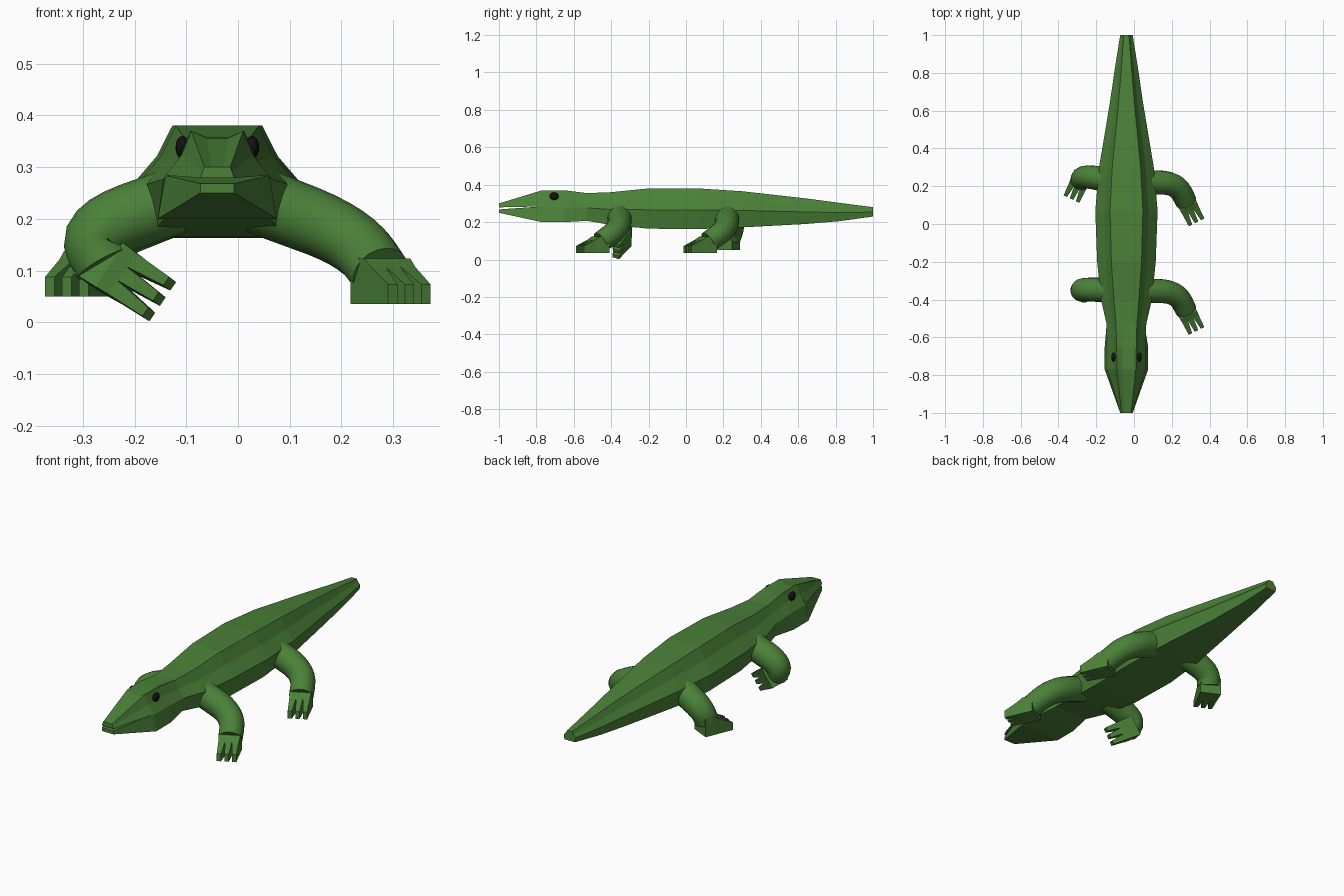
import bpy, bmesh, math
from mathutils import Vector

if "Cube" in bpy.data.objects:
    bpy.data.objects.remove(bpy.data.objects["Cube"])

CX = -0.04  # body axis


def material(name, color):
    m = bpy.data.materials.new(name)
    m.use_nodes = True
    m.diffuse_color = color
    m.node_tree.nodes["Principled BSDF"].inputs["Base Color"].default_value = color
    return m


GREEN = material("scale_green", (0.07, 0.22, 0.04, 1))
BLACK = material("eye_black", (0.006, 0.006, 0.006, 1))


def finish(bm, name, mat):
    bmesh.ops.recalc_face_normals(bm, faces=bm.faces)
    mesh = bpy.data.meshes.new(name)
    bm.to_mesh(mesh)
    bm.free()
    mesh.materials.append(mat)
    ob = bpy.data.objects.new(name, mesh)
    bpy.context.collection.objects.link(ob)
    return ob


def smooth(ob):
    bpy.ops.object.select_all(action="DESELECT")
    ob.select_set(True)
    bpy.context.view_layer.objects.active = ob
    bpy.ops.object.shade_smooth_by_angle(angle=math.radians(40))


def loft(bm, rings):
    """Skin equal-sized rings of points and cap both ends."""
    vs = [[bm.verts.new(p) for p in r] for r in rings]
    n = len(vs[0])
    for a, b in zip(vs, vs[1:]):
        for i in range(n):
            j = (i + 1) % n
            bm.faces.new((a[i], a[j], b[j], b[i]))
    bm.faces.new(vs[0])
    bm.faces.new(vs[-1])


def mirrored_ring(y, half):
    """Closed section from (half width, height) points on one side."""
    right = [Vector((CX + x, y, z)) for x, z in half]
    left = [Vector((CX - x, y, z)) for x, z in reversed(half)]
    return right + left


# Trunk, tail and skull: y, top z, bottom z, half widths top/side/bottom, brow dip
SECTIONS = [
    (-0.77, 0.37, 0.20, 0.050, 0.100, 0.115, 0.015),
    (-0.65, 0.37, 0.20, 0.052, 0.100, 0.115, 0.012),
    (-0.53, 0.355, 0.207, 0.055, 0.105, 0.095, 0),
    (-0.40, 0.36, 0.185, 0.066, 0.135, 0.115, 0),
    (-0.20, 0.38, 0.165, 0.080, 0.155, 0.130, 0),
    (0.07, 0.38, 0.163, 0.087, 0.165, 0.135, 0),
    (0.30, 0.365, 0.172, 0.075, 0.145, 0.120, 0),
    (0.64, 0.327, 0.19, 0.042, 0.088, 0.072, 0),
    (0.82, 0.303, 0.205, 0.027, 0.062, 0.050, 0),
    (1.00, 0.28, 0.23, 0.014, 0.033, 0.030, 0),
]


def body_ring(y, zt, zb, t, w, b, dip):
    h = zt - zb
    return mirrored_ring(y, [(0.4 * t, zt - dip), (t, zt),
                             (t + 0.38 * (w - t), zb + 0.73 * h),
                             (w, zb + 0.47 * h), (b, zb)])


bm = bmesh.new()
loft(bm, [body_ring(*s) for s in SECTIONS])
finish(bm, "body", GREEN)

# Jaws with a narrow open mouth
bm = bmesh.new()
loft(bm, [mirrored_ring(-0.77, [(0.02, 0.355), (0.05, 0.37), (0.069, 0.324), (0.1, 0.284)]),
          mirrored_ring(-1, [(0.012, 0.3), (0.025, 0.3), (0.029, 0.29), (0.033, 0.279)])])
finish(bm, "upper_jaw", GREEN)
bm = bmesh.new()
loft(bm, [mirrored_ring(-0.77, [(0.1, 0.284), (0.115, 0.2)]),
          mirrored_ring(-1, [(0.032, 0.268), (0.033, 0.25)])])
finish(bm, "lower_jaw", GREEN)

# Eyes
for side, label in ((1, "left"), (-1, "right")):
    bm = bmesh.new()
    bmesh.ops.create_uvsphere(bm, u_segments=16, v_segments=10, radius=0.023)
    bmesh.ops.scale(bm, vec=(0.55, 1.05, 0.95), verts=bm.verts)
    bmesh.ops.translate(bm, vec=(CX + side * 0.068, -0.705, 0.338), verts=bm.verts)
    smooth(finish(bm, label + "_eye", BLACK))


def build_arm(name, shoulder, elbow, wrist):
    """Round limb that bends softly at the elbow."""
    s, e, w = Vector(shoulder), Vector(elbow), Vector(wrist)
    a, b = e.lerp(s, 0.5), e.lerp(w, 0.6)
    steps = [i / 6 for i in range(7)]
    path = [s] + [a.lerp(e, t).lerp(e.lerp(b, t), t) for t in steps] + [w]
    u = Vector((0, 1, 0))
    rings = []
    for i, p in enumerate(path):
        tan = (path[min(i + 1, len(path) - 1)] - path[max(i - 1, 0)]).normalized()
        u = (u - tan * u.dot(tan)).normalized()
        v = tan.cross(u)
        f = i / (len(path) - 1)
        r = 0.065 - 0.008 * f
        angles = [k * math.tau / 20 for k in range(20)]
        rings.append([p + r * (math.cos(q) * u + math.sin(q) * v) for q in angles])
    bm = bmesh.new()
    loft(bm, rings)
    smooth(finish(bm, name, GREEN))


def build_foot(name, wrist, direction, up):
    """Wedge-shaped palm with three tapering toes."""
    o, d, n = Vector(wrist), Vector(direction).normalized(), Vector(up)
    n = (n - d * n.dot(d)).normalized()
    w = d.cross(n)

    def rect(dist, mid, half, top):
        return [o + d * dist + w * (mid + sx * half) + n * z
                for sx, z in ((-1, -0.06), (1, -0.06), (1, top), (-1, top))]

    bm = bmesh.new()
    loft(bm, [rect(-0.025, 0, 0.052, 0.03), rect(0.03, 0, 0.05, 0.028),
              rect(0.055, 0, 0.048, 0.012)])
    for k in (-1, 0, 1):
        loft(bm, [rect(0.055, k * 0.032, 0.016, 0.012),
                  rect(0.125, k * 0.036, 0.010, -0.022)])
    finish(bm, name, GREEN)


# Limbs: shoulder, elbow, wrist, foot direction, foot up
LEFT_LIMB = [(0.04, 0, 0.235), (0.225, 0, 0.165), (0.275, -0.1, 0.095),
             (0.45, -0.89, 0), (0, 0, 1)]
for name, y in (("left_front", -0.355), ("left_hind", 0.22)):
    joints = [Vector(p) + Vector((0, y, 0)) for p in LEFT_LIMB[:3]]
    build_arm(name + "_leg", *joints)
    build_foot(name + "_foot", joints[2], *LEFT_LIMB[3:])

build_arm("right_front_leg", (-0.12, -0.35, 0.235), (-0.295, -0.345, 0.175),
          (-0.26, -0.36, 0.112))
build_foot("right_front_foot", (-0.26, -0.355, 0.118), (0.75, -0.45, -0.5),
           (-0.35, -0.875, 0.26))
build_arm("right_hind_leg", (-0.12, 0.23, 0.235), (-0.265, 0.255, 0.175),
          (-0.28, 0.235, 0.11))
build_foot("right_hind_foot", (-0.278, 0.245, 0.11), (-0.42, -0.9, 0), (0, 0, 1))
